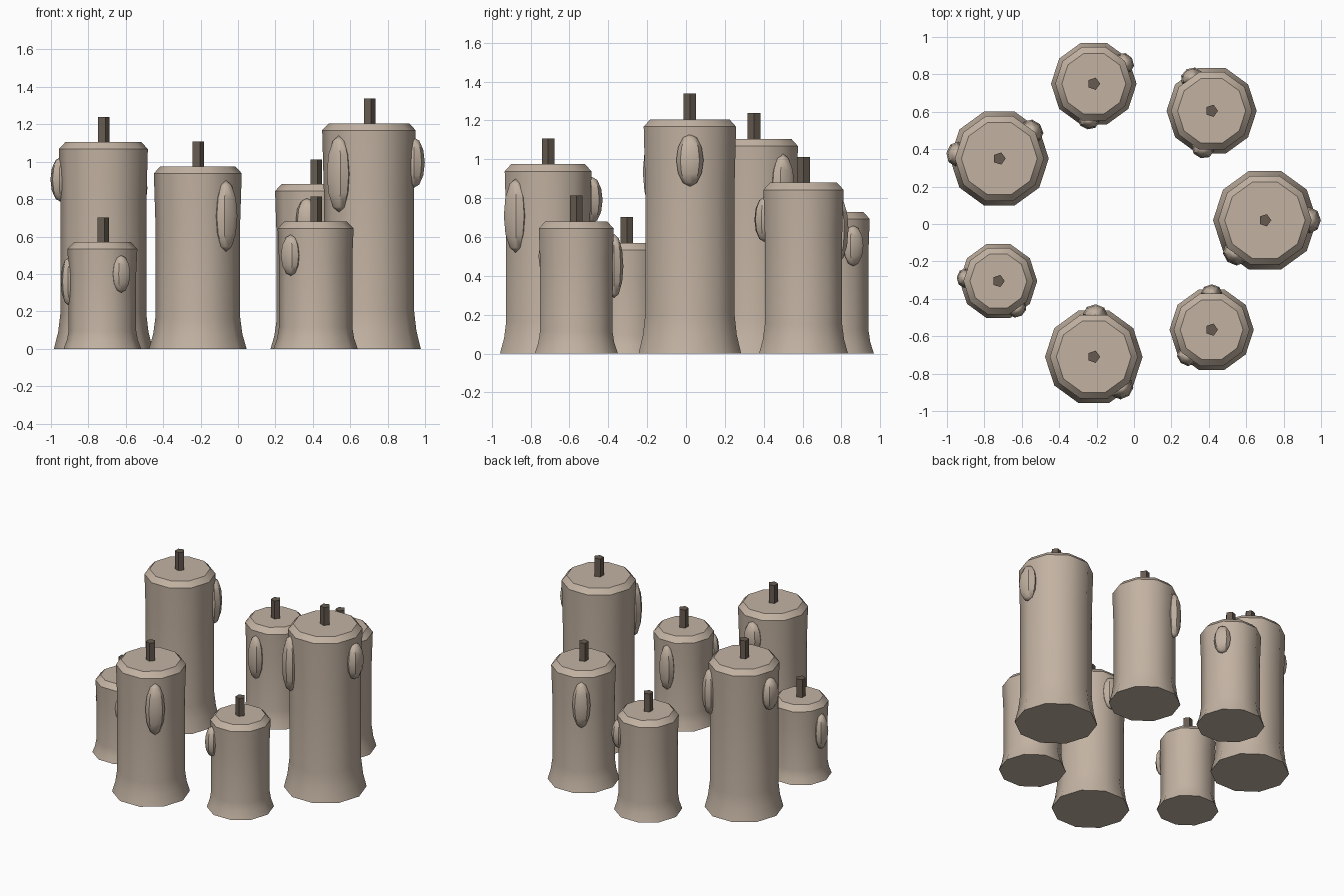
import bpy, bmesh, math
from mathutils import Matrix, Vector

if "Cube" in bpy.data.objects:
    bpy.data.objects.remove(bpy.data.objects["Cube"])


def material(name, color):
    m = bpy.data.materials.new(name)
    m.diffuse_color = (*color, 1)
    m.use_nodes = True
    m.node_tree.nodes["Principled BSDF"].inputs["Base Color"].default_value = m.diffuse_color
    return m


WAX = material("beige wax", (0.54, 0.445, 0.36))
WICK = material("dark wick", (0.135, 0.105, 0.082))


def finish(name, bm, mat, smooth=None):
    bmesh.ops.recalc_face_normals(bm, faces=bm.faces)
    me = bpy.data.meshes.new(name)
    bm.to_mesh(me)
    bm.free()
    me.materials.append(mat)
    ob = bpy.data.objects.new(name, me)
    bpy.context.collection.objects.link(ob)
    if smooth:
        bpy.ops.object.select_all(action='DESELECT')
        ob.select_set(True)
        bpy.context.view_layer.objects.active = ob
        bpy.ops.object.shade_smooth_by_angle(angle=math.radians(smooth))
    return ob


def lathe(name, profile, sides, loc, mat, smooth=None):
    """Closed solid from (radius, height) rings, first vertex towards +x."""
    bm = bmesh.new()
    rings = []
    for r, z in profile:
        rings.append([bm.verts.new((loc[0] + r * math.cos(math.tau * i / sides),
                                    loc[1] + r * math.sin(math.tau * i / sides), z))
                      for i in range(sides)])
    for a, b in zip(rings, rings[1:]):
        for i in range(sides):
            j = (i + 1) % sides
            bm.faces.new((a[i], a[j], b[j], b[i]))
    bm.faces.new(rings[0])
    bm.faces.new(rings[-1])
    return finish(name, bm, mat, smooth)


def drip(name, loc, R, angle, zc, hz):
    """Long wax bead half sunk in the candle side."""
    bm = bmesh.new()
    bmesh.ops.create_uvsphere(bm, u_segments=8, v_segments=6, radius=1)
    d = Vector((math.cos(angle), math.sin(angle), 0)) * R * 0.96
    bmesh.ops.transform(bm, verts=bm.verts, matrix=
                        Matrix.Translation((loc[0] + d.x, loc[1] + d.y, zc))
                        @ Matrix.Rotation(angle, 4, 'Z')
                        @ Matrix.Diagonal((R * 0.235, R * 0.28, hz, 1)))
    finish(name, bm, WAX, 40)


# x, y, rim radius, height, drips (angle, centre height, half length)
CANDLES = [
    (0.70, 0.02, 0.250, 1.205, [(0, 0.995, 0.135), (228, 0.935, 0.205)]),
    (0.415, 0.605, 0.217, 0.88, [(121, 0.64, 0.17), (257, 0.69, 0.115)]),
    (-0.215, 0.75, 0.206, 0.73, [(34, 0.555, 0.105), (262, 0.50, 0.16)]),
    (-0.72, 0.35, 0.238, 1.105, [(174, 0.905, 0.12), (40, 0.86, 0.17)]),
    (-0.725, -0.305, 0.187, 0.57, [(175, 0.36, 0.13), (304, 0.40, 0.10)]),
    (-0.215, -0.71, 0.235, 0.975, [(88, 0.79, 0.12), (312, 0.71, 0.19)]),
    (0.415, -0.565, 0.203, 0.68, [(90, 0.45, 0.165), (227, 0.50, 0.11)]),
]

for n, (x, y, R, H, drips) in enumerate(CANDLES, 1):
    # flared foot, slim body, bevelled rim
    lathe(f"candle_{n}_body",
          [(1.11 * R, 0), (1.015 * R, 0.08 * H), (0.965 * R, 0.17 * H),
           (0.965 * R, 0.7 * H), (R, H - 0.037), (R - 0.035, H)],
          10, (x, y), WAX, 42)
    # wick
    lathe(f"candle_{n}_wick", [(0.034, H - 0.02), (0.034, H + 0.133)], 5, (x, y), WICK)
    # wax drips
    for k, (a, zc, hz) in enumerate(drips, 1):
        drip(f"candle_{n}_drip_{k}", (x, y), R, math.radians(a), zc, hz)
